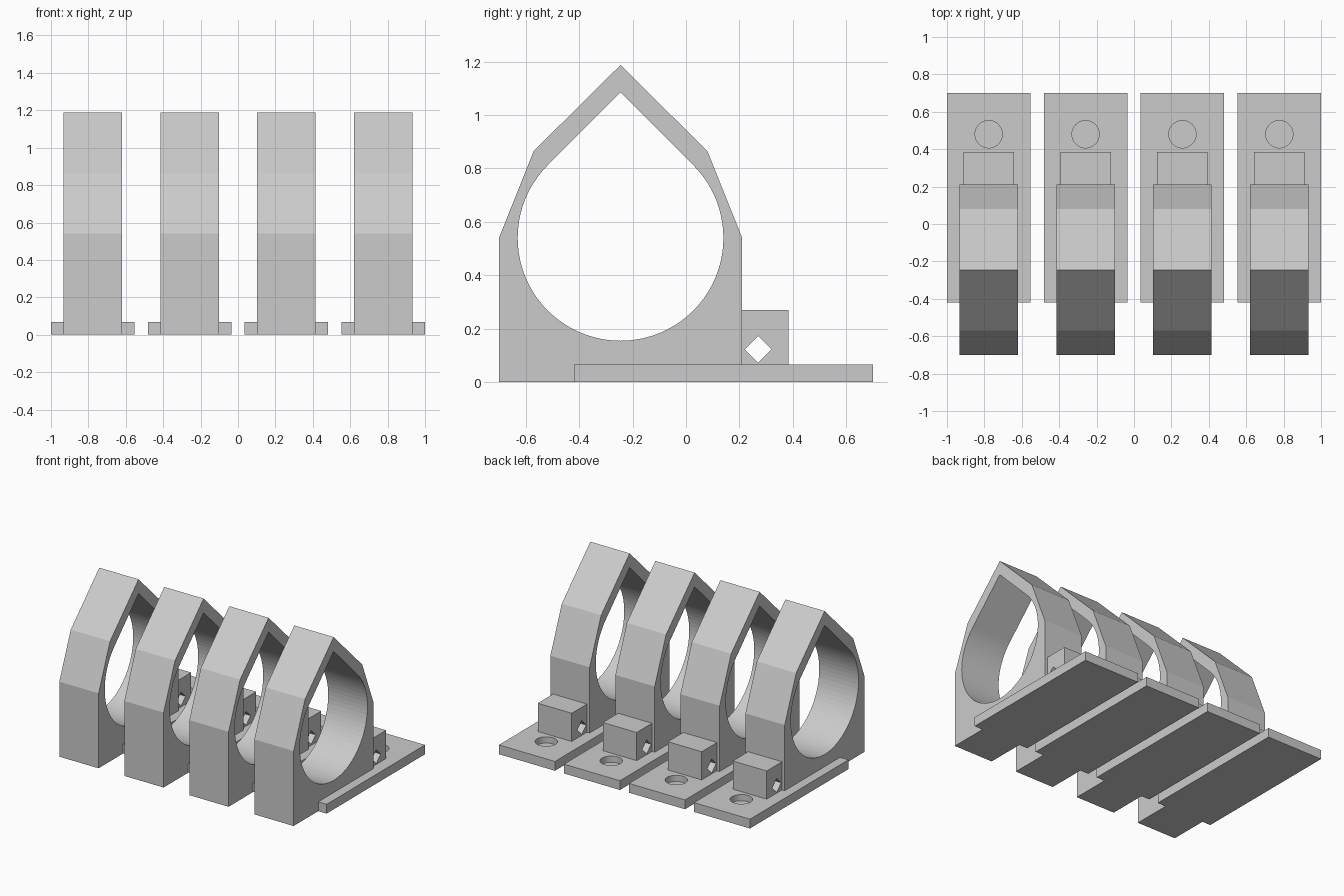
import bpy, bmesh, math
from mathutils import Matrix

if "Cube" in bpy.data.objects:
    bpy.data.objects.remove(bpy.data.objects["Cube"])

grey = bpy.data.materials.new("light grey")
grey.diffuse_color = (0.6, 0.6, 0.6, 1)
grey.use_nodes = True
grey.node_tree.nodes["Principled BSDF"].inputs["Base Color"].default_value = grey.diffuse_color

# Maps a profile's (x, y) to world (y, z), extruded along world x
SIDE = Matrix(((0, 0, 1, 0), (1, 0, 0, 0), (0, 1, 0, 0), (0, 0, 0, 1)))


def prism(name, loops, width):
    """Extrude a (y, z) profile with holes, centred on x = 0."""
    cu = bpy.data.curves.new(name, 'CURVE')
    cu.dimensions = '2D'
    cu.fill_mode = 'BOTH'
    cu.extrude = width / 2
    for pts in loops:
        sp = cu.splines.new('POLY')
        sp.points.add(len(pts) - 1)
        for p, (a, b) in zip(sp.points, pts):
            p.co = (a, b, 0, 1)
        sp.use_cyclic_u = True
    tmp = bpy.data.objects.new(name, cu)
    bpy.context.collection.objects.link(tmp)
    me = bpy.data.meshes.new_from_object(
        tmp.evaluated_get(bpy.context.evaluated_depsgraph_get()))
    bpy.data.objects.remove(tmp)
    bm = bmesh.new()
    bm.from_mesh(me)
    bmesh.ops.remove_doubles(bm, verts=bm.verts, dist=1e-5)
    bmesh.ops.transform(bm, matrix=SIDE, verts=bm.verts)
    bmesh.ops.recalc_face_normals(bm, faces=bm.faces)
    return finish(bm, name)


def finish(bm, name):
    for f in bm.faces:
        f.smooth = False
    me = bpy.data.meshes.new(name)
    bm.to_mesh(me)
    bm.free()
    me.materials.append(grey)
    return me


def rect(y0, y1, z0, z1):
    return [(y0, z0), (y1, z0), (y1, z1), (y0, z1)]


# Teardrop ring: faceted outline around a round hole with a 45 degree peak
CY, CZ, R = -0.245, 0.54, 0.385
outline = [(-0.70, 0), (0.21, 0), (0.21, 0.54), (0.08, 0.865),
           (CY, 1.187), (-0.57, 0.865), (-0.70, 0.54)]
teardrop = [(CY, CZ + R * math.sqrt(2))]
for i in range(61):
    a = math.radians(135 + 270 * i / 60)
    teardrop.append((CY + R * math.cos(a), CZ + R * math.sin(a)))
ring = prism("ring", [outline, teardrop], 0.313)

# Lug block with a diamond cross hole
diamond = [(0.27, 0.073), (0.32, 0.123), (0.27, 0.173), (0.22, 0.123)]
lug = prism("lug", [rect(0.21, 0.384, 0.067, 0.27), diamond], 0.27)

# Base plate with a blind round pocket in its top
bm = bmesh.new()
W, Y0, Y1, T, N = 0.446, -0.42, 0.70, 0.067, 48
HY, HR, FLOOR = 0.48, 0.073, 0.022
corners = [(-W / 2, Y0), (W / 2, Y0), (W / 2, Y1), (-W / 2, Y1)]
circle = [(HR * math.cos(2 * math.pi * i / N), HY + HR * math.sin(2 * math.pi * i / N))
          for i in range(N)]


def ring_verts(pts, z):
    return [bm.verts.new((x, y, z)) for x, y in pts]


def walls(lo, hi):
    edges = []
    for i in range(len(lo)):
        j = (i + 1) % len(lo)
        bm.faces.new((lo[i], lo[j], hi[j], hi[i]))
        edges.append(bm.edges.get((hi[i], hi[j])))
    return edges


low, high = ring_verts(corners, 0), ring_verts(corners, T)
floor, rim = ring_verts(circle, FLOOR), ring_verts(circle, T)
bm.faces.new(low)
bm.faces.new(floor)
top_edges = walls(low, high) + walls(floor, rim)
bmesh.ops.triangle_fill(bm, edges=top_edges, use_beauty=True)
bmesh.ops.recalc_face_normals(bm, faces=bm.faces)
plate = finish(bm, "base_plate")

# Four identical brackets in a row
for i in range(4):
    for me in (ring, lug, plate):
        ob = bpy.data.objects.new(f"{me.name}_{i + 1}", me)
        ob.location.x = (i - 1.5) * 0.518
        bpy.context.collection.objects.link(ob)
